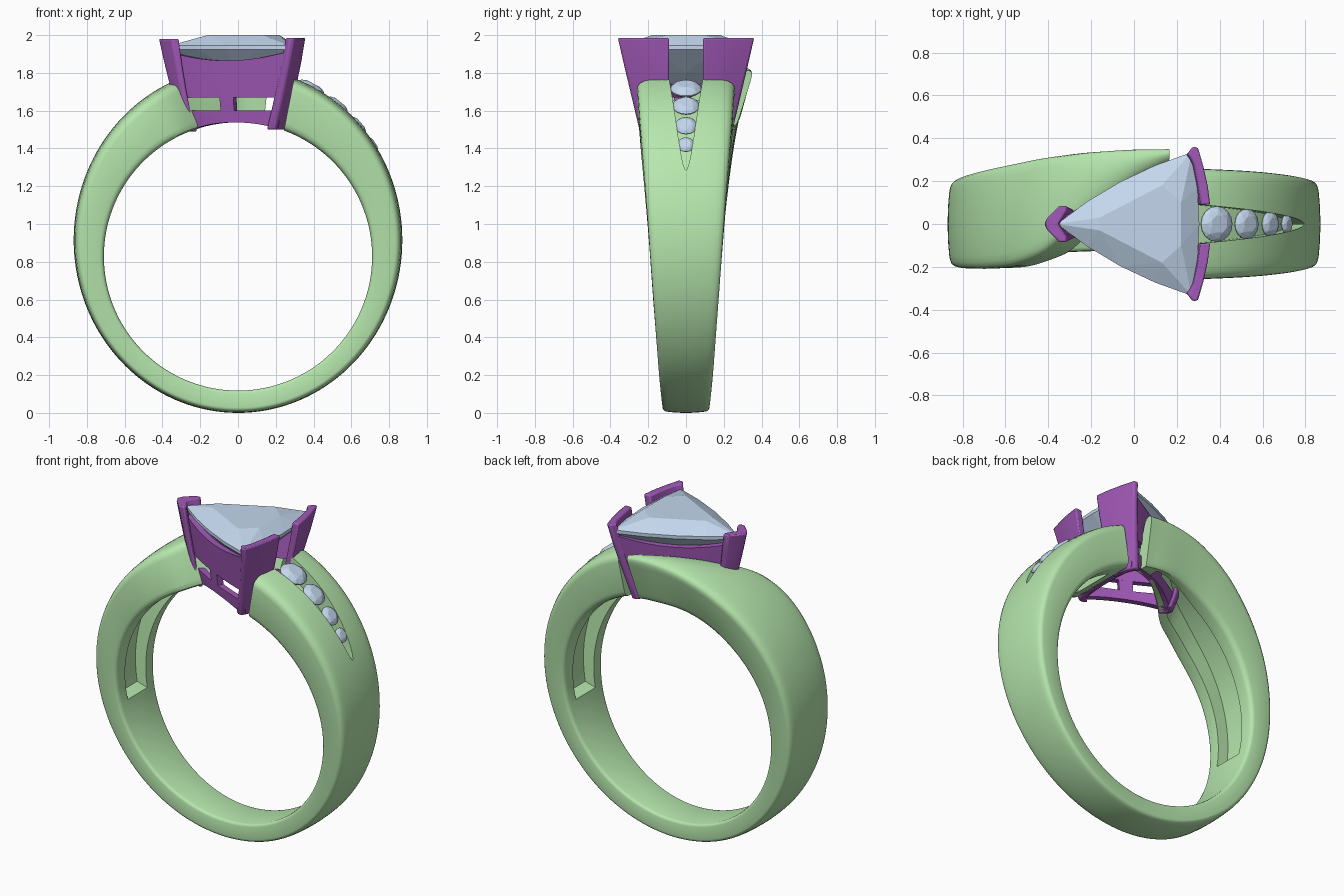
import bpy, bmesh, math
from mathutils import Vector

if "Cube" in bpy.data.objects:
    bpy.data.objects.remove(bpy.data.objects["Cube"])


def material(name, rgb):
    m = bpy.data.materials.new(name)
    m.diffuse_color = (*rgb, 1)
    m.use_nodes = True
    m.node_tree.nodes["Principled BSDF"].inputs["Base Color"].default_value = m.diffuse_color
    return m


GREEN = material("band_green", (0.47, 0.80, 0.42))
PURPLE = material("head_purple", (0.36, 0.10, 0.48))
BLUE = material("gem_blue", (0.55, 0.68, 0.85))


def finish(bm, name, mat, smooth=None, bevel=0):
    bmesh.ops.recalc_face_normals(bm, faces=bm.faces)
    me = bpy.data.meshes.new(name)
    bm.to_mesh(me)
    bm.free()
    ob = bpy.data.objects.new(name, me)
    bpy.context.collection.objects.link(ob)
    me.materials.append(mat)
    if bevel:
        mod = ob.modifiers.new("bevel", 'BEVEL')
        mod.width, mod.segments = bevel, 2
    if smooth:
        shade(ob, smooth)
    return ob


def shade(ob, degrees):
    bpy.ops.object.select_all(action='DESELECT')
    ob.select_set(True)
    bpy.context.view_layer.objects.active = ob
    bpy.ops.object.shade_smooth_by_angle(angle=math.radians(degrees))


def loft(name, sections, mat, smooth=None, bevel=0):
    bm = bmesh.new()
    rings = [[bm.verts.new(p) for p in s] for s in sections]
    n = len(rings[0])
    for a, b in zip(rings, rings[1:]):
        for i in range(n):
            bm.faces.new((a[i], a[(i + 1) % n], b[(i + 1) % n], b[i]))
    bm.faces.new(rings[0])
    bm.faces.new(rings[-1])
    return finish(bm, name, mat, smooth, bevel)


def hull(name, points, mat):
    bm = bmesh.new()
    for p in points:
        bm.verts.new(p)
    bmesh.ops.convex_hull(bm, input=bm.verts)
    bmesh.ops.dissolve_limit(bm, angle_limit=0.02, verts=bm.verts, edges=bm.edges)
    return finish(bm, name, mat)


# Band edges by angle from the bottom: outer front, outer back, inner front, inner back
KEYS = [
    (-191, .30, .36, .18, .27), (-180, .22, .36, .12, .28), (-165, .06, .35, -.03, .26),
    (-156, -.07, .335, -.13, .25), (-149, -.145, .32, -.165, .245), (-136, -.20, .285, -.20, .235),
    (-113, -.21, .235, -.20, .21), (-90, -.195, .195, -.19, .19), (-45, -.15, .15, -.145, .145),
    (0, -.125, .125, -.12, .12), (45, -.15, .15, -.145, .145), (90, -.195, .195, -.19, .19),
    (135, -.245, .245, -.235, .235), (160, -.262, .262, -.25, .25)]


def edges_at(a):
    i = max(0, min(len(KEYS) - 2, sum(k[0] <= a for k in KEYS) - 1))
    k0, k1 = KEYS[i], KEYS[i + 1]
    kp, kn = KEYS[max(i - 1, 0)], KEYS[min(i + 2, len(KEYS) - 1)]
    d = k1[0] - k0[0]
    t = (a - k0[0]) / d
    out = []
    for j in range(1, 5):
        m0 = (k1[j] - kp[j]) / (k1[0] - kp[0]) * d
        m1 = (kn[j] - k0[j]) / (kn[0] - k0[0]) * d
        out.append((2*t**3 - 3*t**2 + 1) * k0[j] + (t**3 - 2*t**2 + t) * m0
                   + (3*t**2 - 2*t**3) * k1[j] + (t**3 - t**2) * m1)
    return out


def band_point(a, s, h):
    of, ob, nf, nb = edges_at(a)
    sn, cs = math.sin(math.radians(a)), math.cos(math.radians(a))
    front, back = nf + (of - nf) * h, nb + (ob - nb) * h
    return ((.71 + .16 * h) * sn, front + (back - front) * s,
            .828 + .087 * h - (.71 + .205 * h) * cs)


def span(a, b, n):
    return [a + (b - a) * i / n for i in range(n + 1)]


# Band with softly crowned outside
half = [(.5, 0), (.93, 0), (.97, .025), (.99, .07), (1, .14), (1, .76), (.993, .83),
        (.97, .89), (.93, .93), (.87, .955), (.75, .98), (.62, .995), (.5, 1)]
profile = half + [(1 - s, h) for s, h in half[-2:0:-1]]
band = loft("band", [[band_point(a, s, h) for s, h in profile] for a in span(-191, 160, 140)], GREEN)


# Hollows inside both shoulders and the tapered stone channel
def slot(a0, a1):
    box = [(.23, -.15), (.77, -.15), (.77, .45), (.23, .45)]
    return loft("hollow_cutter", [[band_point(a, s, h) for s, h in box] for a in span(a0, a1, 40)], GREEN)


def channel():
    rows = []
    for t in span(0, 1.1, 30):
        a = 114 + 46 * t
        w = .003 + .088 * min(t, 1) ** .65
        rows.append([(p[0], y * w, p[2]) for y, h in ((-1, .58), (1, .58), (1, 1.25), (-1, 1.25))
                     for p in [band_point(min(a, 164), .5, h) if a < 164 else band_point(a, .5, h)]])
    return loft("channel_cutter", rows, GREEN)


for cutter in (slot(-183, -78), slot(78, 155), channel()):
    cutter.hide_render = True
    mod = band.modifiers.new("cut", 'BOOLEAN')
    mod.operation, mod.solver, mod.object = 'DIFFERENCE', 'EXACT', cutter
    bpy.context.view_layer.objects.active = band
    bpy.ops.object.modifier_apply(modifier=mod.name)
    bpy.data.objects.remove(cutter)
shade(band, 35)


# Head: triangular basket narrowing downward
def taper(z):
    return min(1, max(0, (z - 1.5) / .48))


def left_tip(z):
    return Vector((-.25 - .12 * taper(z) ** .7, 0))


def right_tip(z, side):
    return Vector((.20 + .07 * taper(z), side * (.23 + .10 * taper(z))))


def inner_arc(x):
    return .828 + math.sqrt(.71 ** 2 - x * x)


def wall(name, side, low, high, u0=0., u1=1., right=False):
    """Strip of basket wall; low and high give its edges along u."""
    def pt(u, z, off):
        a = right_tip(z, 1) if right else left_tip(z)
        b = right_tip(z, -1) if right else right_tip(z, side)
        n = Vector((1, 0)) if right else Vector((-abs(b.y - a.y), side * (b.x - a.x))).normalized()
        p = a.lerp(b, u) + n * (off + .08 * u * (1 - u))
        return (p.x, p.y, z)
    rows = []
    for u in span(u0, u1, 16):
        lo, hi = low(u), high(u)
        rows.append([pt(u, z, .012) for z in span(lo, hi, 3)] + [pt(u, z, -.025) for z in span(hi, lo, 3)])
    return loft(name, rows, PURPLE, 35)


for side, tag in ((-1, "front"), (1, "back")):
    wall(tag + "_gallery_wall", side, lambda u: 1.67, lambda u: 1.91 - .18 * u * (1 - u))
    wall(tag + "_base_rail", side, lambda u: inner_arc(-.25 + .45 * u), lambda u: 1.60)
    wall(tag + "_window_post", side, lambda u: 1.58, lambda u: 1.69, .42, .56)
wall("right_base_rail", 1, lambda u: 1.51, lambda u: 1.60, right=True)

# Pointed prong at the narrow end
chevron = [(-.05, 0), (-.035, .03), (.02, .085), (.055, .085), (.055, .06), (.015, 0)]
chevron += [(x, -y) for x, y in chevron[-2:0:-1]]
rows = []
for z in (1.49, 1.56, 1.64, 1.72, 1.80, 1.88, 1.98):
    c, k = left_tip(z), .6 + .4 * taper(z)
    rows.append([(c.x + x * k, y * k, z) for x, y in chevron])
loft("left_prong", rows, PURPLE, 35, .008)

# Corner prongs with wide flanges on the right
for side, tag in ((-1, "front"), (1, "back")):
    rows = []
    for z in (1.5, 1.62, 1.74, 1.86, 1.985):
        t = 1 - taper(z)
        plan = [(.25, .33), (.275, .362), (.30, .358), (.325, .27), (.345, .18), (.357, .09),
                (.312, .09), (.30, .18), (.28, .28), (.265, .31)]
        rows.append([(x - .10 * t ** 1.15, side * (.09 + (y - .09) * (1 - .42 * t)), z) for x, y in plan])
    loft(tag + "_right_prong", rows, PURPLE, 35, .008)

# Large triangular stone
corners = [Vector((-.36, 0)), Vector((.27, -.335)), Vector((.27, .335))]
mid = Vector((.06, 0))
girdle = []
for a, b in zip(corners, corners[1:] + corners[:1]):
    n = ((a + b) / 2 - mid).normalized()
    for u in (0, .25, .5, .75):
        girdle.append(a.lerp(b, u) + n * .14 * u * (1 - u))
pts = [(p.x, p.y, z) for p in girdle for z in (1.925, 1.945)]
pts += [(x, y * s, 2.0) for x, y in ((-.16, .03), (.13, .18), (.22, .10)) for s in (-1, 1)]
pts += [(.06 + (p.x - .06) * .5, p.y * .5, 1.80) for p in girdle[::2]] + [(.06, 0, 1.69)]
hull("center_stone", pts, BLUE)

# Graduated round stones in the channel
for i, (x, z, r) in enumerate([(.385, 1.715, .083), (.525, 1.625, .071), (.635, 1.52, .059), (.712, 1.42, .045)]):
    axis = Vector((x / .87 ** 2, 0, (z - .915) / .915 ** 2)).normalized()
    turn = axis.to_track_quat('Z', 'Y')
    local = [(0, 0, -.75)]
    for count, rad, h in ((16, 1, -.04), (16, 1, .04), (8, .8, .25), (8, .52, .38)):
        for k in range(count):
            ang = 2 * math.pi * (k + (.5 if rad == .52 else 0)) / count
            local.append((rad * math.cos(ang), rad * math.sin(ang), h))
    hull("accent_stone_%d" % (i + 1), [Vector((x, 0, z)) + turn @ (Vector(p) * r) for p in local], BLUE)
